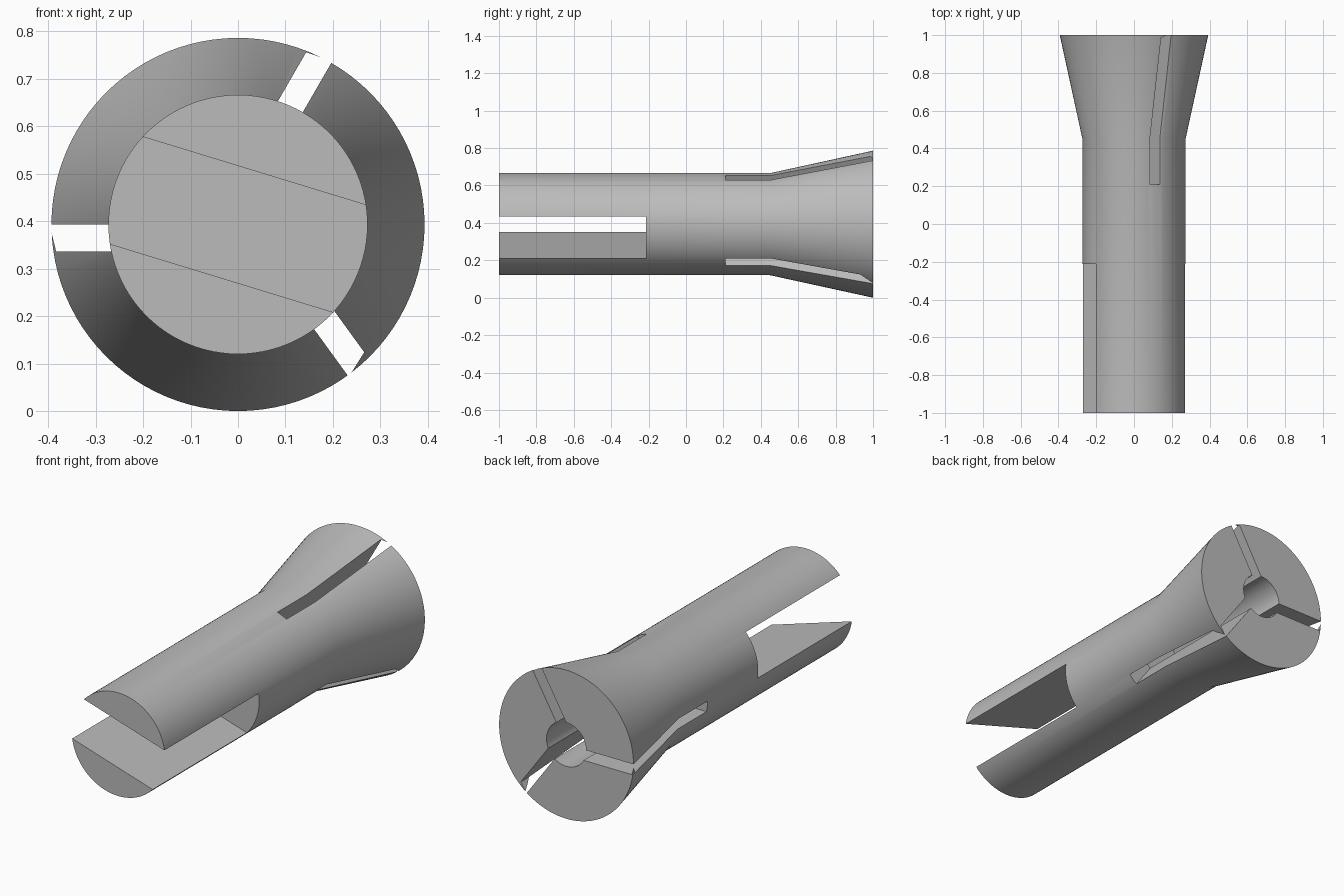
import bpy, bmesh
from math import sin, cos, pi, radians

cube = bpy.data.objects.get("Cube")
if cube:
    bpy.data.objects.remove(cube, do_unlink=True)

RADIUS, RIM, BORE = 0.273, 0.393, 0.116
SIDES = 96

steel = bpy.data.materials.new("grey_steel")
steel.use_nodes = True
grey = (0.5, 0.5, 0.5, 1)
steel.diffuse_color = grey
steel.node_tree.nodes["Principled BSDF"].inputs["Base Color"].default_value = grey


def make_object(name, bm):
    bmesh.ops.recalc_face_normals(bm, faces=bm.faces)
    mesh = bpy.data.meshes.new(name)
    bm.to_mesh(mesh)
    bm.free()
    mesh.materials.append(steel)
    obj = bpy.data.objects.new(name, mesh)
    bpy.context.collection.objects.link(obj)
    return obj


def lathe(name, profile):
    """Stack rings of (y, radius) along the y axis and cap both ends."""
    bm = bmesh.new()
    rings = [[bm.verts.new((r * cos(2 * pi * i / SIDES), y,
                            RIM + r * sin(2 * pi * i / SIDES)))
              for i in range(SIDES)] for y, r in profile]
    for a, b in zip(rings, rings[1:]):
        for i in range(SIDES):
            j = (i + 1) % SIDES
            bm.faces.new((a[i], a[j], b[j], b[i]))
    bm.faces.new(rings[0])
    bm.faces.new(rings[-1])
    return make_object(name, bm)


def prism(name, outline, angle, y0, y1):
    """Extrude an (along, across) outline, turned about the axis, from y0 to y1."""
    c, s = cos(radians(angle)), sin(radians(angle))
    bm = bmesh.new()
    ends = [[bm.verts.new((u * c - v * s, y, RIM + u * s + v * c))
             for u, v in outline] for y in (y0, y1)]
    bm.faces.new(ends[0])
    bm.faces.new(ends[1])
    n = len(outline)
    for i in range(n):
        j = (i + 1) % n
        bm.faces.new((ends[0][i], ends[0][j], ends[1][j], ends[1][i]))
    return make_object(name, bm)


# Shank, flared head and blind bore as one turned body
body = lathe("collet_body", [(-1, RADIUS), (0.45, RADIUS), (1, RIM),
                             (1, BORE), (0.2, BORE)])

# Wide tilted slot across the shank end
half = 0.118
cutters = [prism("shank_slot_cutter",
                 [(-0.5, -half), (0.5, -half), (0.5, half), (-0.5, half)],
                 -17, -1.1, -0.213)]

# Three narrow offset slots in the head; slanted ends leave thin rim slivers
width = 0.057
for angle, reach in ((60, 0.386), (180, 0.383), (-54, 0.374)):
    cutters.append(prism("head_slot_cutter",
                         [(0.01, 0), (0.397, 0), (reach, width), (0.01, width)],
                         angle, 0.21, 1.1))

for cutter in cutters:
    cutter.hide_render = True
    mod = body.modifiers.new("cut", "BOOLEAN")
    mod.operation = "DIFFERENCE"
    mod.solver = "EXACT"
    mod.object = cutter

bpy.context.view_layer.objects.active = body
body.select_set(True)
for mod in list(body.modifiers):
    bpy.ops.object.modifier_apply(modifier=mod.name)
for cutter in cutters:
    bpy.data.objects.remove(cutter, do_unlink=True)

bpy.ops.object.select_all(action="DESELECT")
body.select_set(True)
bpy.ops.object.shade_smooth_by_angle(angle=radians(30))
